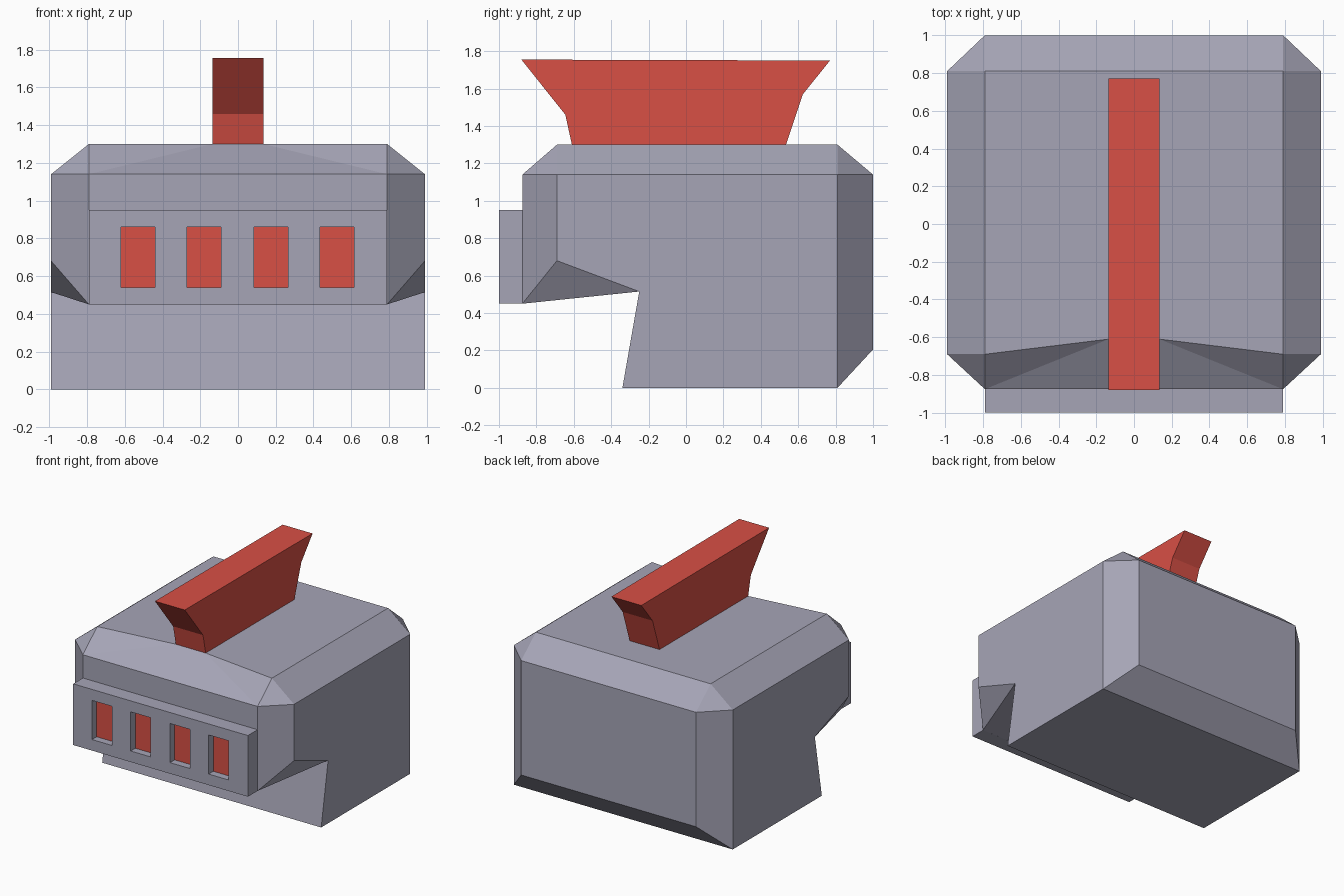
import bpy, bmesh

if "Cube" in bpy.data.objects:
    bpy.data.objects.remove(bpy.data.objects["Cube"])


def material(name, rgb):
    m = bpy.data.materials.new(name)
    m.diffuse_color = (*rgb, 1)
    m.use_nodes = True
    m.node_tree.nodes["Principled BSDF"].inputs["Base Color"].default_value = m.diffuse_color
    return m


GREY = material("blue grey", (0.38, 0.375, 0.47))
RED = material("brick red", (0.69, 0.08, 0.06))


def finish(name, bm, mats):
    bmesh.ops.recalc_face_normals(bm, faces=bm.faces[:])
    me = bpy.data.meshes.new(name)
    bm.to_mesh(me)
    bm.free()
    for m in mats:
        me.materials.append(m)
    ob = bpy.data.objects.new(name, me)
    bpy.context.collection.objects.link(ob)
    return ob


# Chamfered body with an undercut chin: named corners of the right half, mirrored
corners = {
    "A": (0.99, -0.34, 0), "B": (0.99, -0.25, 0.515), "C": (0.99, -0.69, 0.68),
    "D": (0.99, -0.69, 1.14), "E": (0.99, 0.81, 1.14), "F": (0.99, 0.81, 0),
    "G": (0.79, -0.875, 0.45), "H": (0.79, -0.875, 1.14),
    "I": (0.79, 1.0, 1.14), "J": (0.79, 1.0, 0.205),
    "K": (0.79, -0.69, 1.3), "L": (0.79, 0.81, 1.3), "M": (0.135, -0.61, 1.3),
}
bm = bmesh.new()
right = {k: bm.verts.new(p) for k, p in corners.items()}
left = {k: bm.verts.new((-p[0], p[1], p[2])) for k, p in corners.items()}
for side in (right, left):
    for face in ("ABCDEF", "BGC", "CGHD", "DHK", "DKLE", "ELI", "EIJF", "HMK"):
        bm.faces.new([side[k] for k in face])
# Faces that span from the right half to the left half
for chain in ("AF", "AB", "BG", "GH", "HM", "IL", "IJ", "JF", "MKL"):
    bm.faces.new([right[k] for k in chain] + [left[k] for k in reversed(chain)])
finish("body", bm, [GREY])

# Front plate: a grid whose window cells are pushed in and coloured red
xs = [-0.79, -0.62, -0.44, -0.27, -0.09, 0.085, 0.265, 0.435, 0.615, 0.79]
zs = [0.45, 0.54, 0.86, 0.95]
bm = bmesh.new()
grid = [[bm.verts.new((x, -1.0, z)) for x in xs] for z in zs]
windows = []
for r in range(len(zs) - 1):
    for c in range(len(xs) - 1):
        f = bm.faces.new((grid[r][c], grid[r][c + 1], grid[r + 1][c + 1], grid[r + 1][c]))
        if r == 1 and c % 2 == 1:
            windows.append(f)
rim = [e for e in bm.edges if e.is_boundary]
back = bmesh.ops.extrude_edge_only(bm, edges=rim)["geom"]
bmesh.ops.translate(bm, vec=(0, 0.127, 0),
                    verts=[v for v in back if isinstance(v, bmesh.types.BMVert)])
bmesh.ops.holes_fill(bm, edges=[e for e in bm.edges if e.is_boundary], sides=0)
caps = bmesh.ops.extrude_discrete_faces(bm, faces=windows)["faces"]
for f in caps:
    f.material_index = 1
    bmesh.ops.translate(bm, vec=(0, 0.06, 0), verts=f.verts[:])
finish("front_plate", bm, [GREY, RED])

# Flared top fin: side profile extruded across x
profile = [(-0.605, 1.28), (-0.61, 1.3), (-0.645, 1.46), (-0.88, 1.755),
           (0.77, 1.75), (0.625, 1.57), (0.535, 1.3), (0.53, 1.28)]
bm = bmesh.new()
a = [bm.verts.new((0.135, y, z)) for y, z in profile]
b = [bm.verts.new((-0.135, y, z)) for y, z in profile]
bm.faces.new(a)
bm.faces.new(b[::-1])
for i in range(len(a)):
    j = (i + 1) % len(a)
    bm.faces.new((a[i], a[j], b[j], b[i]))
finish("top_fin", bm, [RED])
